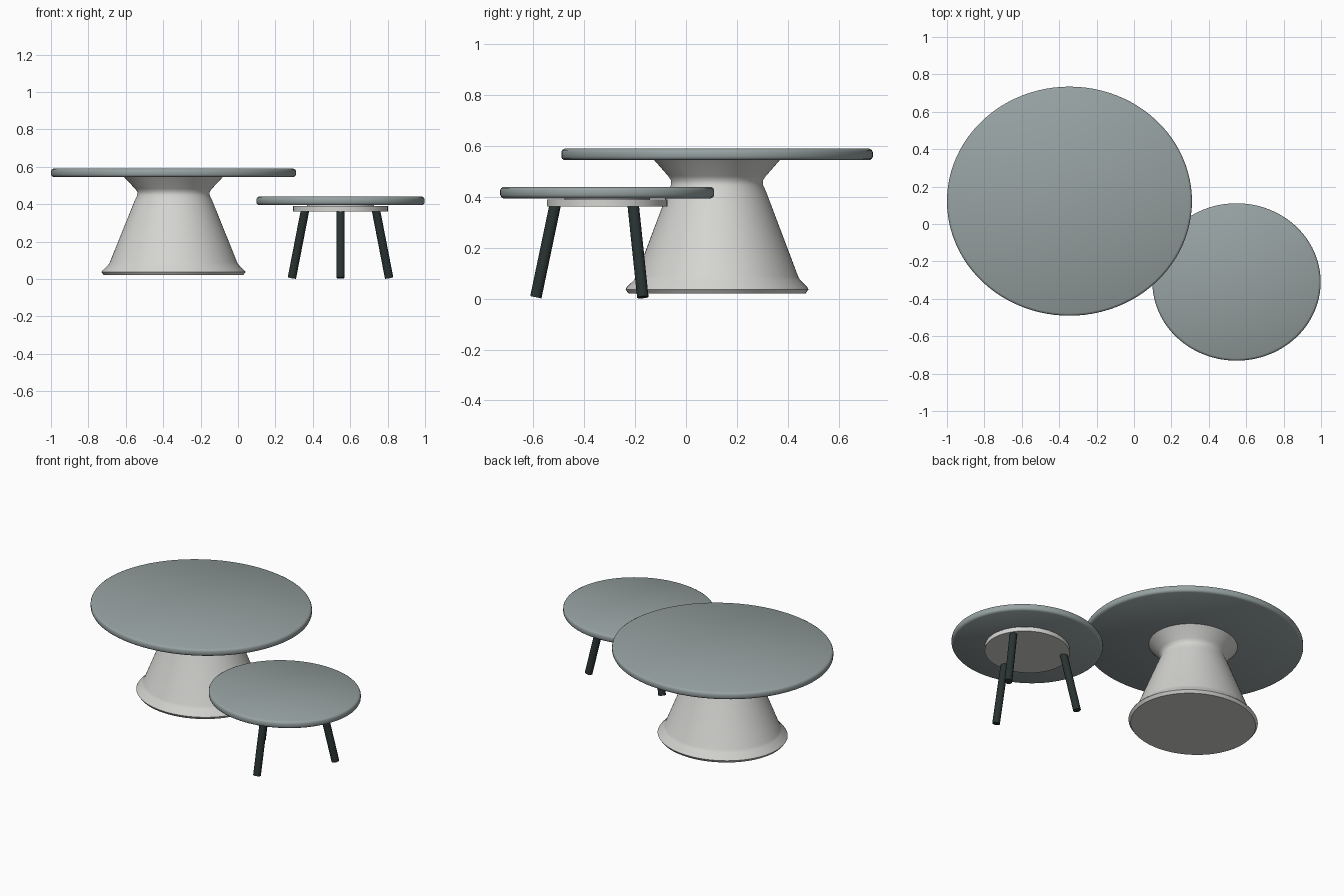
import bpy, bmesh
from math import sin, cos, pi, radians
from mathutils import Vector, Matrix

cube = bpy.data.objects.get("Cube")
if cube:
    bpy.data.objects.remove(cube, do_unlink=True)

SQUASH = 0.935  # both tables are slightly oval: depth / width


def material(name, rgb):
    mat = bpy.data.materials.new(name)
    mat.use_nodes = True
    mat.diffuse_color = (*rgb, 1)
    bsdf = next(n for n in mat.node_tree.nodes if n.type == 'BSDF_PRINCIPLED')
    bsdf.inputs["Base Color"].default_value = (*rgb, 1)
    bsdf.inputs["Roughness"].default_value = 0.6
    return mat


grey_green = material("grey green", (0.31, 0.36, 0.36))
off_white = material("off white", (0.66, 0.66, 0.64))
charcoal = material("charcoal green", (0.022, 0.033, 0.032))


def finish(name, bm, mat, angle=40):
    bmesh.ops.recalc_face_normals(bm, faces=bm.faces)
    mesh = bpy.data.meshes.new(name)
    bm.to_mesh(mesh)
    bm.free()
    mesh.materials.append(mat)
    obj = bpy.data.objects.new(name, mesh)
    bpy.context.collection.objects.link(obj)
    bpy.ops.object.select_all(action='DESELECT')
    obj.select_set(True)
    bpy.context.view_layer.objects.active = obj
    bpy.ops.object.shade_smooth_by_angle(angle=radians(angle))
    return obj


def lathe(name, centre, profile, mat, segments=96):
    """Turn a (radius, height) profile into a closed oval solid."""
    bm = bmesh.new()
    rings = []
    for r, z in profile:
        turns = [2 * pi * i / segments for i in range(segments)]
        rings.append([bm.verts.new((centre[0] + r * cos(t),
                                    centre[1] + r * SQUASH * sin(t), z)) for t in turns])
    for low, high in zip(rings, rings[1:]):
        for i in range(segments):
            j = (i + 1) % segments
            bm.faces.new((low[i], low[j], high[j], high[i]))
    bm.faces.new(rings[0][::-1])
    bm.faces.new(rings[-1])
    return finish(name, bm, mat)


def table_top(name, centre, radius, bottom, top, edge=0.013):
    # disc with a rounded rim
    lower = [(radius - edge, bottom), (radius - edge * 0.3, bottom + edge * 0.4),
             (radius, bottom + edge)]
    upper = [(r, top + bottom - z) for r, z in reversed(lower)]
    return lathe(name, centre, lower + upper, grey_green)


def rod(name, start, end, radius, mat):
    start, end = Vector(start), Vector(end)
    axis = end - start
    bm = bmesh.new()
    turn = axis.to_track_quat('Z', 'Y').to_matrix().to_4x4()
    bmesh.ops.create_cone(bm, cap_ends=True, segments=24, radius1=radius, radius2=radius,
                          depth=axis.length,
                          matrix=Matrix.Translation((start + end) / 2) @ turn)
    return finish(name, bm, mat)


# Large table: oval top on a flared pedestal
large = (-0.345, 0.122)
table_top("large_table_top", large, 0.655, 0.545, 0.59)
lathe("large_pedestal", large,
      [(0.372, 0.02), (0.385, 0.037), (0.38, 0.045), (0.35, 0.073), (0.341, 0.088),
       (0.207, 0.42), (0.194, 0.447), (0.193, 0.465), (0.205, 0.482), (0.265, 0.546)],
      off_white)

# Small table: oval top, mounting plate and three splayed legs
small = (0.548, -0.31)
table_top("small_table_top", small, 0.45, 0.395, 0.44)
lathe("small_mounting_plate", small, [(0.253, 0.362), (0.253, 0.39)], off_white)
lathe("small_plate_spacer", small, [(0.18, 0.388), (0.18, 0.397)], off_white)

for name, degrees in (("front_leg", -90), ("back_left_leg", 30), ("back_right_leg", 150)):
    a = radians(degrees)
    foot, head = [(small[0] + r * cos(a), small[1] + r * SQUASH * sin(a), z)
                  for r, z in ((0.3, 0.006), (0.218, 0.372))]
    rod("small_table_" + name, foot, head, 0.0225, charcoal)
